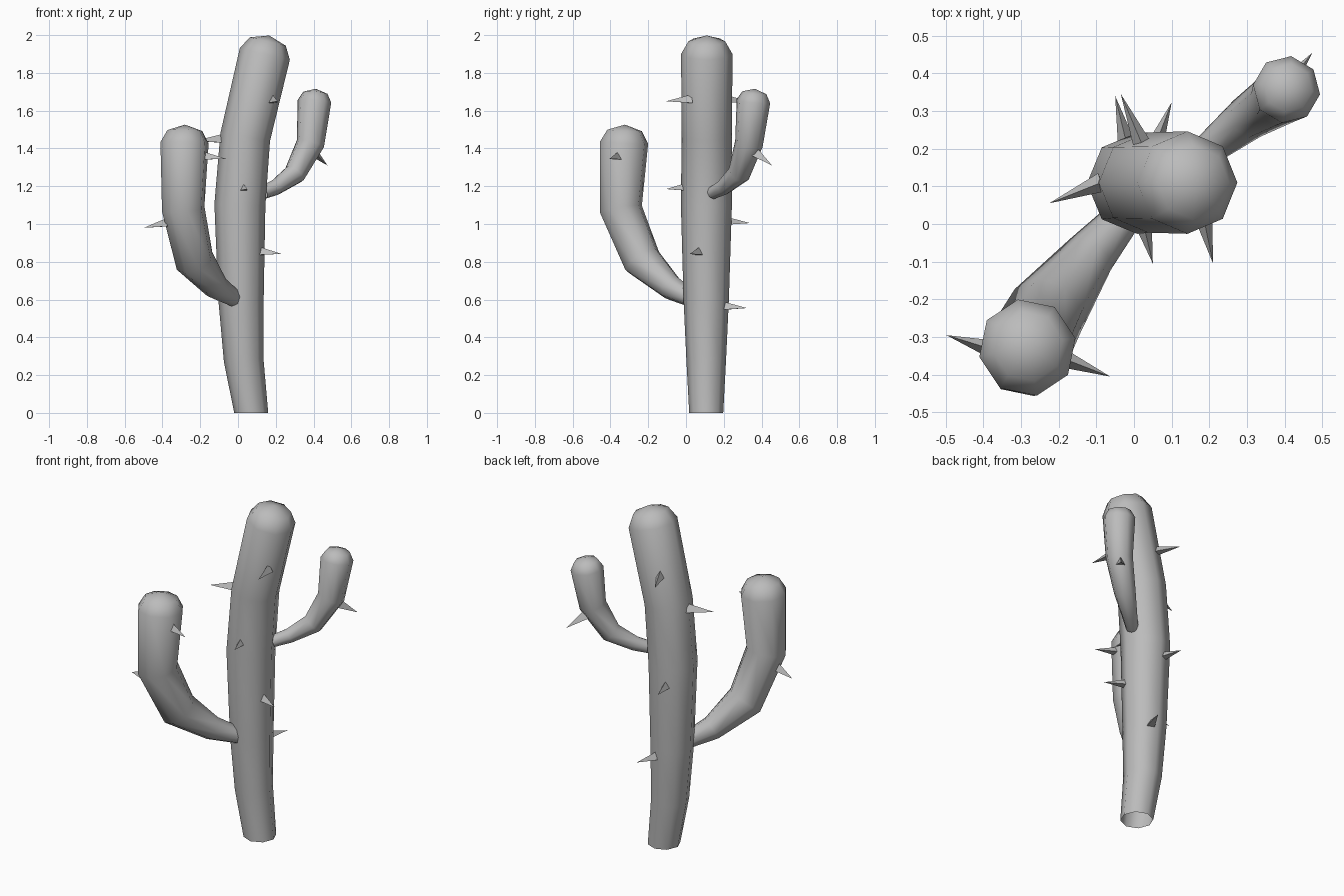
import bpy, bmesh, math
from mathutils import Vector

cube = bpy.data.objects.get("Cube")
if cube:
    bpy.data.objects.remove(cube, do_unlink=True)

SIDES = 8

# Single grey material
grey = bpy.data.materials.new("plain_grey")
grey.use_nodes = True
grey.diffuse_color = (0.5, 0.5, 0.5, 1)
bsdf = grey.node_tree.nodes["Principled BSDF"]
bsdf.inputs["Base Color"].default_value = grey.diffuse_color
bsdf.inputs["Roughness"].default_value = 0.8


def finish(name, bm, smooth):
    bmesh.ops.recalc_face_normals(bm, faces=bm.faces[:])
    for f in bm.faces:
        f.smooth = smooth
    mesh = bpy.data.meshes.new(name)
    bm.to_mesh(mesh)
    bm.free()
    mesh.materials.append(grey)
    obj = bpy.data.objects.new(name, mesh)
    bpy.context.scene.collection.objects.link(obj)
    return obj


def stem(name, path, spin, flat_base=False):
    """Tapered tube through (x, y, z, radius) points, with a domed tip."""
    pts = [Vector(p[:3]) for p in path]
    radii = [p[3] for p in path]
    steps = [(b - a).normalized() for a, b in zip(pts, pts[1:])]
    dirs = [steps[0]] + [(a + b).normalized() for a, b in zip(steps, steps[1:])] + [steps[-1]]
    if flat_base:
        dirs[0] = Vector((0, 0, 1))
    # Shoulder ring of the dome
    tip, r = dirs[-1], radii[-1]
    pts.append(pts[-1] + tip * r * 0.5)
    radii.append(r * 0.72)
    dirs.append(tip)

    # Carry the ring orientation down from the tip so the tube does not twist
    bm = bmesh.new()
    rings = []
    side = Vector((math.cos(spin), math.sin(spin), 0))
    prev = Vector((0, 0, 1))
    for p, rad, d in reversed(list(zip(pts, radii, dirs))):
        side = prev.rotation_difference(d) @ side
        prev = d
        other = d.cross(side)
        angles = [2 * math.pi * i / SIDES for i in range(SIDES)]
        rings.append([bm.verts.new(p + rad * (side * math.cos(a) + other * math.sin(a)))
                      for a in angles])
    for upper, lower in zip(rings, rings[1:]):
        for i in range(SIDES):
            j = (i + 1) % SIDES
            bm.faces.new((upper[i], lower[i], lower[j], upper[j]))
    pole = bm.verts.new(pts[-1] + tip * r * 0.24)
    for i in range(SIDES):
        bm.faces.new((pole, rings[0][i], rings[0][(i + 1) % SIDES]))
    return finish(name, bm, True)


def thorn(name, base, tip, radius=0.03):
    """Three-sided spike with its ridge facing up."""
    base, tip = Vector(base), Vector(tip)
    axis = (tip - base).normalized()
    across = axis.cross(Vector((0, 0, 1))).normalized()
    up = across.cross(axis)
    base = base - axis * 0.015
    bm = bmesh.new()
    ring = []
    for i in range(3):
        a = math.pi / 2 + i * 2 * math.pi / 3
        ring.append(bm.verts.new(base + radius * (across * math.cos(a) + up * math.sin(a))))
    point = bm.verts.new(tip)
    bm.faces.new(ring)
    for i in range(3):
        bm.faces.new((ring[i], ring[(i + 1) % 3], point))
    return finish(name, bm, False)


# Trunk, open at the bottom
stem("trunk", [(0.07, 0.107, 0, 0.09), (0.03, 0.107, 0.28, 0.105),
               (0.016, 0.107, 0.6, 0.12), (0.01, 0.108, 1.1, 0.135),
               (0.038, 0.11, 1.46, 0.133), (0.142, 0.11, 1.9, 0.136)], 0, True)

# Arms
stem("right_arm", [(-0.01, 0.04, 0.6, 0.045), (-0.115, -0.08, 0.665, 0.068),
                   (-0.23, -0.232, 0.805, 0.105), (-0.29, -0.345, 1.08, 0.115),
                   (-0.283, -0.328, 1.43, 0.13)], math.radians(11))
stem("left_arm", [(0.13, 0.14, 1.165, 0.035), (0.2, 0.2, 1.195, 0.043),
                  (0.3, 0.28, 1.265, 0.06), (0.383, 0.333, 1.425, 0.075),
                  (0.405, 0.357, 1.65, 0.09)], math.radians(-8))

# Thorns: base and tip of each
thorns = {
    "trunk_front_upper_thorn": ((0.185, 0.015, 1.655), (0.21, -0.105, 1.65)),
    "trunk_front_middle_thorn": ((0.025, 0.0, 1.19), (0.05, -0.105, 1.185)),
    "trunk_left_thorn": ((0.12, 0.07, 0.85), (0.23, 0.02, 0.842)),
    "trunk_right_thorn": ((-0.1, 0.105, 1.445), (-0.225, 0.055, 1.44)),
    "trunk_back_upper_thorn": ((0.02, 0.215, 1.655), (-0.035, 0.345, 1.645)),
    "trunk_back_middle_thorn": ((-0.02, 0.215, 1.01), (-0.05, 0.34, 1.005)),
    "trunk_back_lower_thorn": ((0.055, 0.205, 0.56), (0.1, 0.323, 0.555)),
    "right_arm_outer_thorn": ((-0.385, -0.33, 1.0), (-0.498, -0.295, 0.98)),
    "right_arm_inner_thorn": ((-0.18, -0.36, 1.355), (-0.063, -0.405, 1.345)),
    "left_arm_thorn": ((0.41, 0.375, 1.37), (0.474, 0.455, 1.31)),
}
for name, (base, tip) in thorns.items():
    thorn(name, base, tip)
